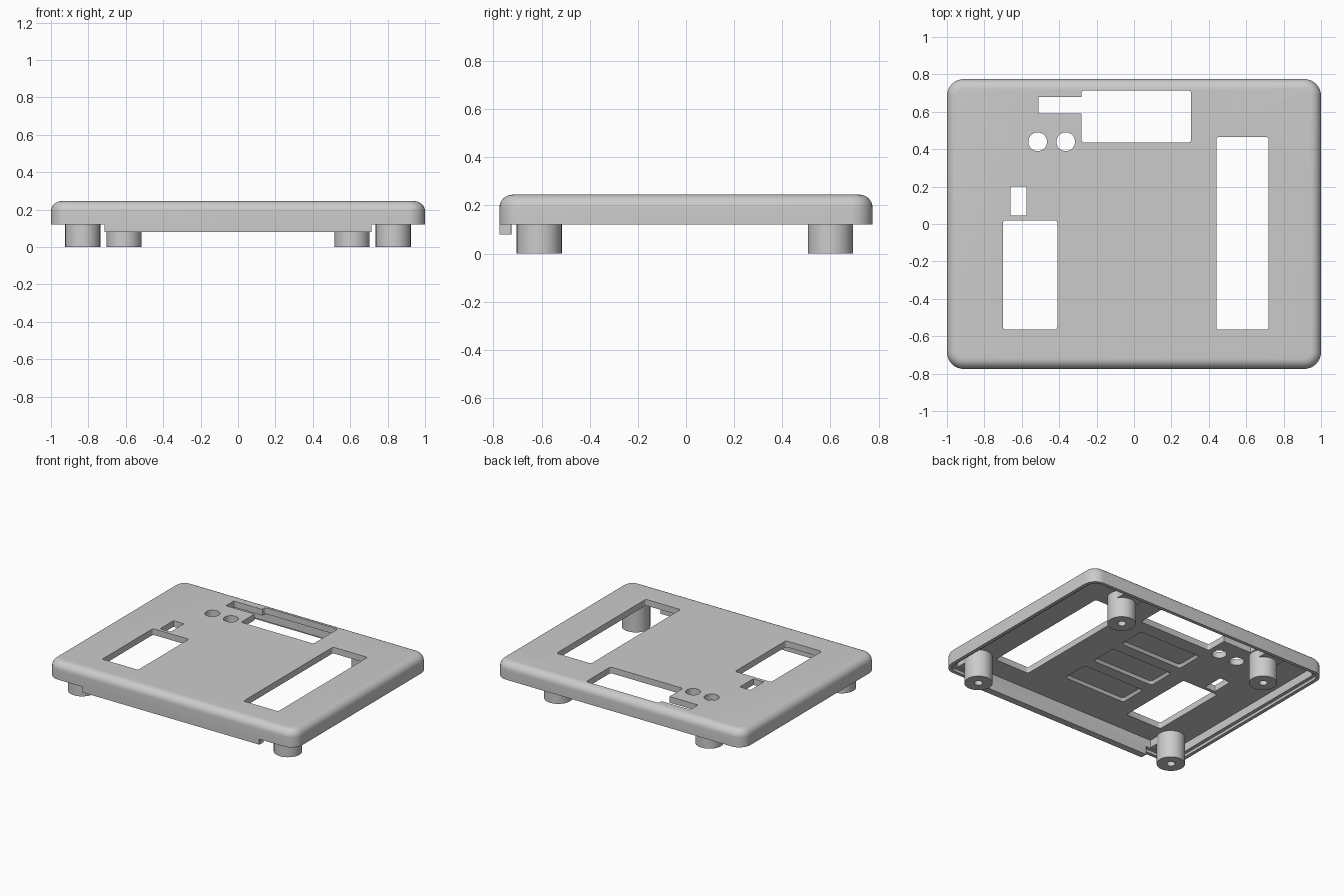
import bpy, bmesh
from math import sin, cos, pi, radians

cube = bpy.data.objects.get("Cube")
if cube:
    bpy.data.objects.remove(cube, do_unlink=True)

grey = bpy.data.materials.new("plain_grey")
grey.use_nodes = True
GREY = (0.6, 0.6, 0.6, 1)
grey.diffuse_color = GREY
grey.node_tree.nodes["Principled BSDF"].inputs["Base Color"].default_value = GREY


def ring(hx, hy, r, z, cx=0, cy=0, n=8):
    """Rounded rectangle outline; a circle when hx == hy == r."""
    pts = []
    for q, (sx, sy) in enumerate([(1, 1), (-1, 1), (-1, -1), (1, -1)]):
        for i in range(n + 1):
            a = (q + i / n) * pi / 2
            pts.append((cx + sx * (hx - r) + r * cos(a),
                        cy + sy * (hy - r) + r * sin(a), z))
    return pts


def loft(name, rings):
    """Closed solid through a chain of rings, capped at both ends."""
    bm = bmesh.new()
    loops = [[bm.verts.new(p) for p in pts] for pts in rings]
    for a, b in zip(loops, loops[1:]):
        for i in range(len(a)):
            j = (i + 1) % len(a)
            bm.faces.new((a[i], a[j], b[j], b[i]))
    bm.faces.new(loops[0])
    bm.faces.new(loops[-1])
    bmesh.ops.remove_doubles(bm, verts=bm.verts, dist=1e-5)
    bmesh.ops.recalc_face_normals(bm, faces=bm.faces)
    mesh = bpy.data.meshes.new(name)
    bm.to_mesh(mesh)
    bm.free()
    mesh.materials.append(grey)
    obj = bpy.data.objects.new(name, mesh)
    bpy.context.collection.objects.link(obj)
    return obj


def block(name, x0, x1, y0, y1, z0, z1, r=0.001, n=1, taper=0.0):
    """Upright rounded block, optionally narrowing towards its top."""
    cx, cy, hx, hy = (x0 + x1) / 2, (y0 + y1) / 2, (x1 - x0) / 2, (y1 - y0) / 2
    return loft(name, [ring(hx, hy, r, z0, cx, cy, n),
                       ring(hx - taper, hy - taper, r, z1, cx, cy, n)])


def smooth(obj):
    bpy.ops.object.select_all(action='DESELECT')
    obj.select_set(True)
    bpy.context.view_layer.objects.active = obj
    bpy.ops.object.shade_smooth_by_angle(angle=radians(35))


# Hollow cover: ceiling, inner wall, stepped rim, outer wall, rounded top edge
HX, HY, BOTTOM, CEILING, TOP = 1.0, 0.775, 0.12, 0.2, 0.245
CORNER, EDGE, WALL, STEP = 0.09, 0.055, 0.05, 0.025


def inset(d, z):
    return ring(HX - d, HY - d, CORNER - d, z)


rings = [inset(WALL, CEILING), inset(WALL, BOTTOM + 0.02),
         inset(STEP, BOTTOM + 0.02), inset(STEP, BOTTOM), inset(0, BOTTOM)]
for k in range(9):
    a = k / 8 * pi / 2
    rings.append(inset(EDGE * (1 - cos(a)), TOP - EDGE * (1 - sin(a))))
cover = loft("cover", rings)

# Openings through the top plate
cutters = []
for x0, x1, y0, y1 in [(-0.28, 0.305, 0.435, 0.715),
                       (-0.51, -0.26, 0.59, 0.68),
                       (-0.66, -0.575, 0.045, 0.2),
                       (-0.7, -0.41, -0.565, 0.02),
                       (0.44, 0.72, -0.565, 0.465)]:
    small = min(x1 - x0, y1 - y0) < 0.1
    cutters.append(block("opening_cutter", x0, x1, y0, y1, 0.15, 0.3,
                         0.002 if small else 0.015, 4))
for x in (-0.515, -0.365):
    cutters.append(loft("round_hole_cutter",
                        [ring(0.05, 0.05, 0.05, z, x, 0.44) for z in (0.15, 0.3)]))

# Shallow pockets with sloping sides under the plate
for y in (0.23, -0.06, -0.35):
    cutters.append(block("pocket_cutter", -0.29, 0.22, y - 0.105, y + 0.105,
                         CEILING - 0.005, CEILING + 0.02, 0.02, 4, 0.015))

for c in cutters:
    mod = cover.modifiers.new("cut", 'BOOLEAN')
    mod.operation = 'DIFFERENCE'
    mod.solver = 'EXACT'
    mod.object = c
    c.hide_render = True

# Bake the cuts and drop the cutters
bpy.context.view_layer.update()
deps = bpy.context.evaluated_depsgraph_get()
cut_mesh = bpy.data.meshes.new_from_object(cover.evaluated_get(deps))
cover.modifiers.clear()
cover.data = cut_mesh
for c in cutters:
    bpy.data.objects.remove(c, do_unlink=True)
smooth(cover)

# Lip hanging below the front wall
block("front_lip", -0.715, 0.715, -HY, -0.725, 0.08, BOTTOM)
block("front_lip_root", -0.715, 0.715, -0.76, -0.725, BOTTOM, BOTTOM + 0.03)

# Four screw posts, each braced to its nearest wall
R, BORE = 0.094, 0.028
for side, sx in (("right", -1), ("left", 1)):
    for end, x, y, wall_y in (("front", 0.83, -0.61, -0.74), ("back", 0.61, 0.6, 0.74)):
        px = sx * x
        post = loft(f"{end}_{side}_post",
                    [ring(r, r, r, z, px, y) for r, z in
                     ((R, CEILING + 0.01), (R, 0), (BORE, 0), (BORE, 0.12))])
        smooth(post)
        block(f"{end}_{side}_post_brace", px - 0.08, px + 0.08,
              min(y, wall_y), max(y, wall_y), BOTTOM + 0.025, CEILING + 0.01)
